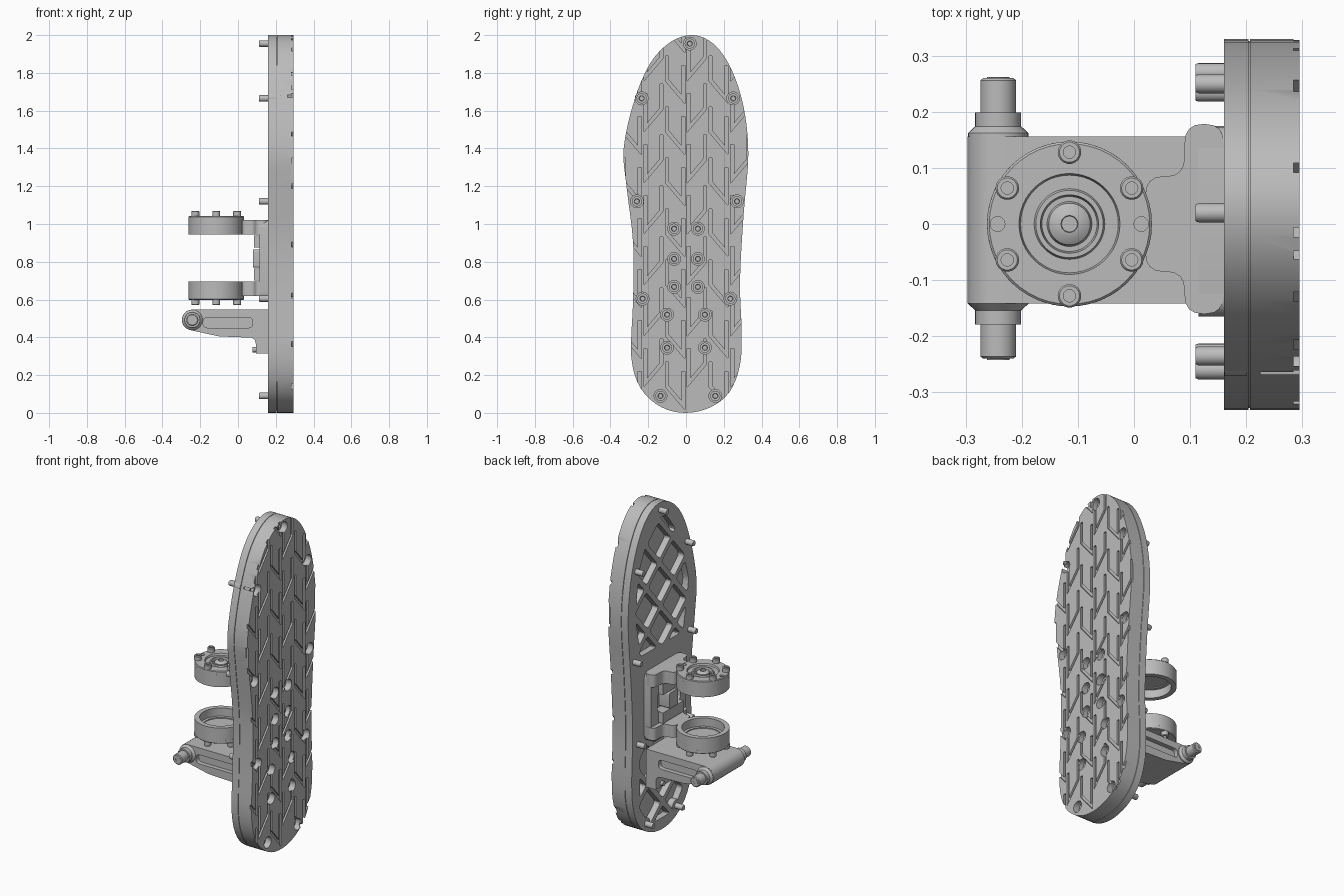
import bpy, bmesh, math
from mathutils import Vector, Matrix

if "Cube" in bpy.data.objects:
    bpy.data.objects.remove(bpy.data.objects["Cube"])

grey = bpy.data.materials.new("machined_grey")
grey.use_nodes = True
COLOUR = (0.5, 0.5, 0.5, 1)
grey.diffuse_color = COLOUR
grey.node_tree.nodes["Principled BSDF"].inputs["Base Color"].default_value = COLOUR
parts = []


def finish(name, bm):
    bmesh.ops.recalc_face_normals(bm, faces=bm.faces[:])
    mesh = bpy.data.meshes.new(name)
    bm.to_mesh(mesh)
    bm.free()
    mesh.materials.append(grey)
    ob = bpy.data.objects.new(name, mesh)
    bpy.context.collection.objects.link(ob)
    parts.append(ob)
    return ob


def prism(name, polys, axis, a, b):
    """Extrude flat polygons along one axis from a to b."""
    place = {"x": lambda u, v, t: (t, u, v), "y": lambda u, v, t: (u, t, v),
             "z": lambda u, v, t: (u, v, t)}[axis]
    bm = bmesh.new()
    for poly in polys:
        low = [bm.verts.new(place(u, v, a)) for u, v in poly]
        high = [bm.verts.new(place(u, v, b)) for u, v in poly]
        bm.faces.new(low)
        bm.faces.new(high)
        for i in range(len(low)):
            bm.faces.new((low[i - 1], low[i], high[i], high[i - 1]))
    return finish(name, bm)


def lathe(name, profile, spots, direction, segs=32):
    """Revolve (radius, height) points around an axis at each spot."""
    bm = bmesh.new()
    turn = Vector(direction).to_track_quat("Z", "Y").to_matrix().to_4x4()
    for spot in spots:
        vs = [bm.verts.new((r, 0, h)) for r, h in profile]
        es = [bm.edges.new(p) for p in zip(vs, vs[1:])]
        out = bmesh.ops.spin(bm, geom=vs + es, cent=(0, 0, 0), axis=(0, 0, 1),
                             angle=math.tau, steps=segs, use_duplicate=False)
        new = {v for v in bm.verts if not v.tag}
        bmesh.ops.transform(bm, matrix=Matrix.Translation(spot) @ turn, verts=list(new))
        for v in new:
            v.tag = True
    bmesh.ops.remove_doubles(bm, verts=bm.verts[:], dist=0.0002)
    return finish(name, bm)


def cut(ob, cutter):
    """Subtract the cutter, apply and throw the cutter away."""
    mod = ob.modifiers.new("cut", "BOOLEAN")
    mod.operation, mod.solver, mod.object = "DIFFERENCE", "EXACT", cutter
    bpy.context.view_layer.update()
    graph = bpy.context.evaluated_depsgraph_get()
    mesh = bpy.data.meshes.new_from_object(ob.evaluated_get(graph))
    ob.modifiers.clear()
    ob.data = mesh
    parts.remove(cutter)
    bpy.data.objects.remove(cutter)


def rounded(poly, radius, steps=4):
    out = []
    pts = [Vector(p) for p in poly]
    for i, p in enumerate(pts):
        a, b = pts[i - 1] - p, pts[(i + 1) % len(pts)] - p
        s = p + a.normalized() * min(radius, a.length * 0.45)
        e = p + b.normalized() * min(radius, b.length * 0.45)
        for k in range(steps + 1):
            t = k / steps
            out.append(s * (1 - t) ** 2 + p * 2 * t * (1 - t) + e * t * t)
    return out


def rect(u0, u1, v0, v1):
    return [(u0, v0), (u1, v0), (u1, v1), (u0, v1)]


def clip(poly, region):
    """Keep the part of poly inside a convex counter-clockwise region."""
    for i in range(len(region)):
        a, b = Vector(region[i - 1]), Vector(region[i])
        n = Vector((a.y - b.y, b.x - a.x))
        out = []
        for j in range(len(poly)):
            p, q = poly[j - 1], poly[j]
            dp, dq = (p - a).dot(n), (q - a).dot(n)
            if dp * dq < 0:
                out.append(p.lerp(q, dp / (dp - dq)))
            if dq >= 0:
                out.append(q)
        poly = out
    return poly


def stroke(pts, w):
    """Turn a path into a band of width w with mitred corners."""
    pts = [Vector(p) for p in pts]
    left, right = [], []
    for i, p in enumerate(pts):
        d0 = (p - pts[i - 1]).normalized() if i else (pts[1] - p).normalized()
        d1 = (pts[i + 1] - p).normalized() if i + 1 < len(pts) else d0
        n0, n1 = Vector((-d0.y, d0.x)), Vector((-d1.y, d1.x))
        m = (n0 + n1) / (1 + n0.dot(n1)) * w / 2
        left.append(p + m)
        right.append(p - m)
    return left + right[::-1]


# Foot outline as a smooth closed curve in (y, z)
keys = [Vector(p) for p in [
    (0, 0), (.13, .03), (.23, .11), (.285, .25), (.295, .42), (.286, .7), (.305, 1.05),
    (.33, 1.37), (.305, 1.62), (.24, 1.82), (.15, 1.95), (.04, 2), (-.08, 1.965),
    (-.19, 1.85), (-.275, 1.65), (-.33, 1.4), (-.315, 1.2), (-.28, .9), (-.28, .6),
    (-.29, .3), (-.24, .13), (-.13, .03)]]
outline = []
for i in range(len(keys)):
    a, b, c, d = (keys[(i + k) % len(keys)] for k in (-1, 0, 1, 2))
    for t in (0, .25, .5, .75):
        outline.append(.5 * (2 * b + (c - a) * t + (2 * a - 5 * b + 4 * c - d) * t * t
                             + (3 * b - a - 3 * c + d) * t ** 3))
centre = Vector((0, 1))
rim_screws = [(.02, 1.955), (-.235, 1.665), (.25, 1.665), (-.26, 1.12), (.27, 1.12),
              (-.23, .605), (.235, .605), (-.135, .09), (.155, .09)]
inner_screws = [(s * y, z) for s in (-1, 1) for y, z in
                [(.063, .975), (.063, .815), (.063, .667), (.1, .52), (.1, .345)]]
all_screws = rim_screws + inner_screws

# Tread sole with mirrored hooked grooves and screw wells
sole = prism("tread_sole", [outline], "x", .207, .295)
grooves = []
hook = [(0, .13), (0, 0), (.085, -.1), (.085, .08)]
for col in range(-2, 3):
    for row in range(8):
        y, z = col * .23 - .1, .14 + row * .27
        grooves.append(stroke([(y + u, z + v) for u, v in hook], .017))
        grooves.append(stroke([(y + .2 - u, z + .12 + v) for u, v in hook], .017))
cut(sole, prism("groove_cutter", grooves, "x", .284, .32))
cut(sole, lathe("well_cutter", [(0, 0), (.034, 0), (.034, .1), (0, .1)],
                [(.225, y, z) for y, z in all_screws], (1, 0, 0), 24))
prism("sole_seam", [[centre + (p - centre) * .988 for p in outline]], "x", .2, .209)

# Backing plate with diagonal lattice pockets
plate = prism("backing_plate", [outline], "x", .16, .204)
toe = [(-.2, 1.13), (.21, 1.13), (.26, 1.4), (.225, 1.65), (.13, 1.85), (.05, 1.92),
       (-.04, 1.9), (-.17, 1.73), (-.255, 1.43)]
heel = [(-.21, .2), (-.11, .07), (.12, .07), (.215, .2), (.215, .56), (-.21, .56)]
u_dir = Vector((math.cos(.85), math.sin(.85)))
v_dir = Vector((-u_dir.y, u_dir.x))
pockets = []
for region, mid in ((toe, Vector((.02, 1.5))), (heel, Vector((0, .3)))):
    for i in range(-4, 5):
        for j in range(-4, 5):
            c = mid + u_dir * i * .21 + v_dir * j * .17
            cell = [c + u_dir * a * .09 + v_dir * b * .07
                    for a, b in ((-1, -1), (1, -1), (1, 1), (-1, 1))]
            cell = clip(cell, region)
            area = sum(cell[k - 1].cross(cell[k]) for k in range(len(cell))) / 2
            if area > .003:
                pockets.append(rounded(cell, .02, 3))
cut(plate, prism("pocket_cutter", pockets, "x", .15, .1985))
lathe("screw_bosses", [(0, 0), (.036, 0), (.036, .04), (0, .04)],
      [(.161, y, z) for y, z in rim_screws], (1, 0, 0), 24)

# Sole screws: socket head in the well, shank out of the back
socket = [(.027, .04), (.014, .04), (.012, .022), (0, .022)]
lathe("sole_screw_heads", [(0, 0), (.027, 0)] + socket,
      [(.222, y, z) for y, z in all_screws], (1, 0, 0), 18)
lathe("screw_shanks", [(0, 0), (.015, 0), (.017, .005), (.017, .1), (0, .1)],
      [(.11, y, z) for y, z in rim_screws], (1, 0, 0), 16)

# Ankle clevis: spine, ribs and two mirrored arms with bearing caps
AX, MID = -.115, .82
spine = prism("clevis_spine", [rounded(rect(-.165, .175, .6, 1.02), .04)], "x", .115, .162)
cut(spine, prism("spine_window", [rounded(rect(-.11, .11, .765, .875), .02)], "x", .1, .15))
prism("spine_ribs", [rect(-.1, .1, .7, .765), rect(-.1, .1, .875, .94)], "x", .085, .12)
prism("spine_lug", [rounded(rect(-.035, .045, .77, .865), .01)], "x", .08, .155)
start = math.asin(.085 / .147)
disc = [(AX + .147 * math.cos(a), .147 * math.sin(a)) for a in
        (start + (math.tau - 2 * start) * k / 48 for k in range(49))]
flare = rounded([(.02, -.085), (.09, -.085), (.09, -.16), (.16, -.16), (.16, .178),
                 (.09, .178), (.09, .085), (.02, .085)], .035)
cap = [(0, -.02), (.1, -.02), (.1, 0), (.147, 0), (.147, .018), (.143, .022), (.09, .022),
       (.087, .01), (.063, .01), (.06, .017), (.052, .017), (.049, 0), (.04, 0),
       (.037, .012), (.025, .02), (.015, .022), (.014, .01), (0, .01)]
for side, label in ((1, "upper"), (-1, "lower")):
    at = lambda h: MID + side * h
    arm = prism(label + "_arm", [disc + flare], "z", at(.125), at(.2))
    cut(arm, lathe("bore", [(0, 0), (.118, 0), (.118, .06), (0, .06)],
                   [(AX, 0, at(.115))], (0, 0, side), 48))
    cut(arm, lathe("bore", [(0, 0), (.101, 0), (.101, .06), (0, .06)],
                   [(AX, 0, at(.16))], (0, 0, side), 48))
    lid = lathe(label + "_bearing_cap", cap, [(AX, 0, at(.2))], (0, 0, side), 48)
    cut(lid, lathe("dowel_cutter", [(0, 0), (.013, 0), (.013, .05), (0, .05)],
                   [(AX + s * .128, 0, at(.208)) for s in (-1, 1)], (0, 0, side), 20))
    ring = [(AX + .128 * math.cos(a), .128 * math.sin(a), at(.22))
            for a in (math.radians(30 + 60 * k) for k in range(6))]
    lathe(label + "_cap_bolts", [(0, 0), (.021, 0), (.021, .025), (.018, .029),
                                 (.011, .029), (.011, .015), (0, .015)], ring, (0, 0, side), 18)

# Link bracket with side recesses, cross pin and collars
px, pz = -.242, .492
end = [(px + .055 * math.cos(a), pz + .055 * math.sin(a)) for a in
       (math.radians(90 + 165 * k / 12) for k in range(13))]
foot = rounded([(.05, .405), (.095, .39), (.095, .315)], .04)[4:-5]
profile = end + [(-.1, .405)] + foot + [(.095, .315), (.16, .315), (.16, .547)]
bracket = prism("link_bracket", [profile], "y", -.142, .156)
slot = rounded(rect(-.185, .078, .45, .505), .025)
for a, b in ((-.2, -.115), (.129, .2)):
    cut(bracket, prism("slot_cutter", [slot], "y", a, b))
lathe("cross_pin", [(0, -.25), (.027, -.25), (.032, -.246), (.032, .246), (.027, .25), (0, .25)],
      [(px, .01, pz)], (0, 1, 0))
for s in (-1, 1):
    lathe("pin_collar", [(0, .12), (.054, .12), (.054, .152), (.041, .164), (.041, .189), (0, .189)],
          [(px, .01, pz)], (0, s, 0))
    lathe("pin_end_screw", [(0, .24), (.02, .24), (.02, .252), (.01, .252), (.01, .246), (0, .246)],
          [(px, .01, pz)], (0, s, 0), 16)
lathe("bracket_screws", [(0, 0), (.014, 0), (.014, .06), (0, .06)],
      [(.078, y, .335) for y in (-.1, .1)], (1, 0, 0), 16)

# Smooth curved faces and keep sharp edges
bpy.ops.object.select_all(action="DESELECT")
for ob in parts:
    ob.select_set(True)
bpy.context.view_layer.objects.active = parts[0]
bpy.ops.object.shade_smooth_by_angle(angle=math.radians(30))
